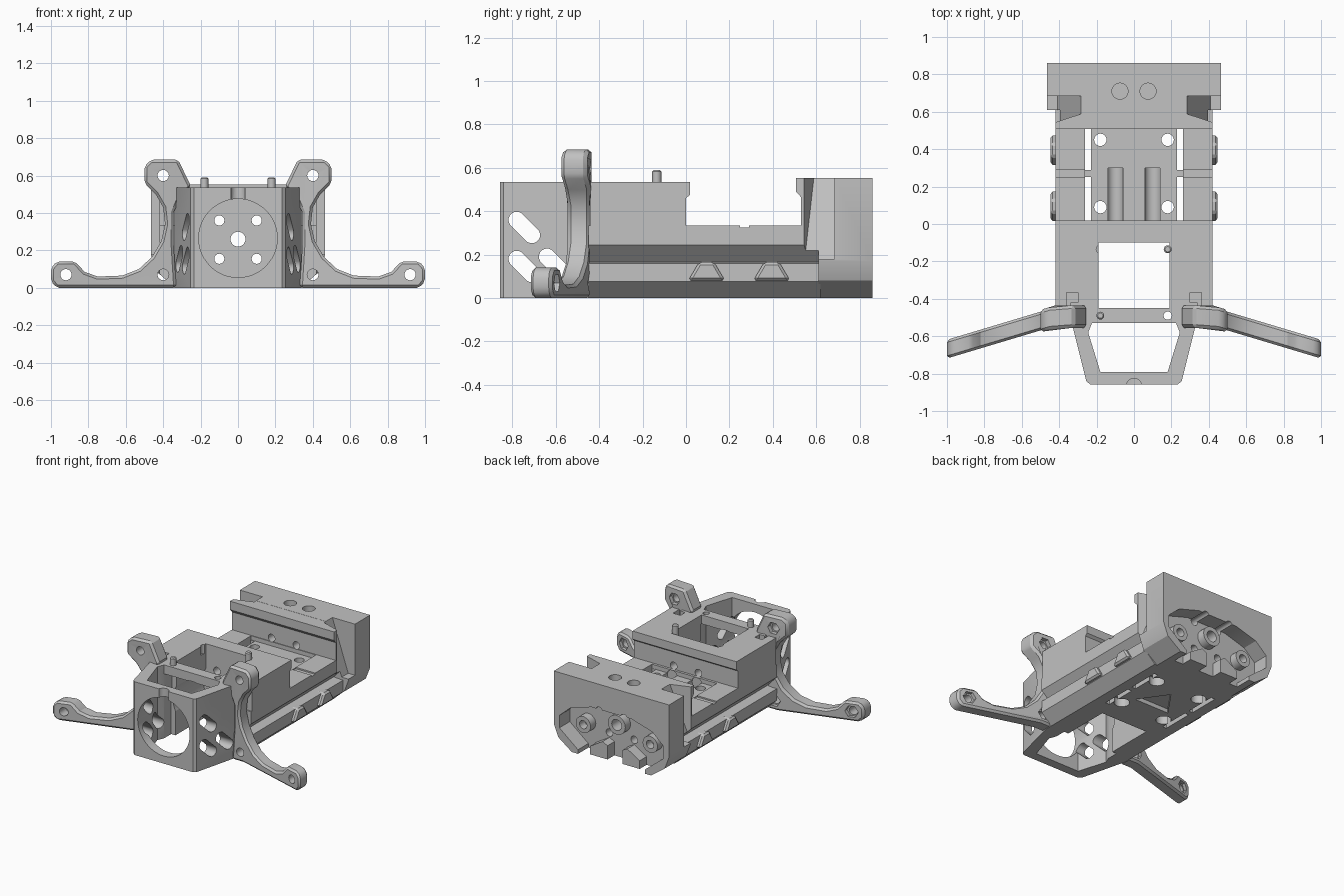
import bpy, bmesh, math
from mathutils import Vector

if "Cube" in bpy.data.objects:
    bpy.data.objects.remove(bpy.data.objects["Cube"])

grey = bpy.data.materials.new("plain grey")
grey.use_nodes = True
GREY = (0.54, 0.54, 0.54, 1)
grey.diffuse_color = GREY
grey.node_tree.nodes["Principled BSDF"].inputs["Base Color"].default_value = GREY


def finish(name, bm):
    bmesh.ops.recalc_face_normals(bm, faces=bm.faces)
    mesh = bpy.data.meshes.new(name)
    bm.to_mesh(mesh)
    bm.free()
    mesh.materials.append(grey)
    ob = bpy.data.objects.new(name, mesh)
    bpy.context.collection.objects.link(ob)
    return ob


def prism(name, pts, axis, a, b):
    """Extrude a 2D outline along x, y or z from a to b."""
    place = {"x": lambda u, v: Vector((a, u, v)),
             "y": lambda u, v: Vector((u, a, v)),
             "z": lambda u, v: Vector((u, v, a))}[axis]
    bm = bmesh.new()
    face = bm.faces.new([bm.verts.new(place(u, v)) for u, v in pts])
    out = bmesh.ops.extrude_face_region(bm, geom=[face])
    move = Vector([(b - a) * (axis == k) for k in "xyz"])
    bmesh.ops.translate(bm, vec=move,
                        verts=[g for g in out["geom"] if isinstance(g, bmesh.types.BMVert)])
    return finish(name, bm)


def box(name, x0, x1, y0, y1, z0, z1):
    return prism(name, [(x0, y0), (x1, y0), (x1, y1), (x0, y1)], "z", z0, z1)


def rod(name, axis, u, v, r, a, b, n=32):
    ring = [(u + r * math.cos(i * math.tau / n), v + r * math.sin(i * math.tau / n))
            for i in range(n)]
    return prism(name, ring, axis, a, b)


def both(half):
    """Complete an outline that is symmetric about its first coordinate."""
    return half + [(-u, v) for u, v in reversed(half)]


def apply(ob, kind, **settings):
    mod = ob.modifiers.new(kind.lower(), kind)
    for key, value in settings.items():
        setattr(mod, key, value)
    bpy.context.view_layer.objects.active = ob
    bpy.ops.object.modifier_apply(modifier=mod.name)


def bevel(ob, width):
    apply(ob, "BEVEL", width=width, segments=1, limit_method="ANGLE", angle_limit=0.6)


def cut(ob, *cutters):
    for c in cutters:
        apply(ob, "BOOLEAN", object=c, operation="DIFFERENCE", solver="EXACT")
        bpy.data.objects.remove(c)


def motor_holes():
    spots = [(0, 0.26, 0.04)] + [(x, z, 0.027) for x in (-0.1, 0.1) for z in (0.155, 0.36)]
    return [rod("cutter", "y", x, z, r, -0.3, 0.95, 24) for x, z, r in spots]


def motor_bay():
    return [box("cutter", -0.19, 0.19, -0.47, -0.1, -0.1, 0.7),
            rod("cutter", "y", 0, 0.265, 0.21, -0.95, -0.1, 48)]


def side_pocket(s):
    """Side pocket with a steep ramp and an angled front wall."""
    ramp = [(0.28, 0.56), (0.41, 0.18), (0.5, 0.18), (0.5, 0.7), (0.28, 0.7)]
    ob = prism("cutter", [(s * x, z) for x, z in ramp], "y", 0.5, 0.685)
    for v in ob.data.vertices:
        if v.co.y < 0.6:
            v.co.y = 0.59 - 0.33 * (abs(v.co.x) - 0.28)
    return ob


# Lower hull with stepped sides
hull = prism("lower_hull", both([(0.34, 0), (0.42, 0.075), (0.42, 0.16), (0.345, 0.165),
                                 (0.42, 0.245), (0.42, 0.335)]), "y", -0.45, 0.62)
cut(hull, *motor_bay(), box("cutter", -0.262, 0.262, 0.018, 0.525, 0.305, 0.5))
for s in (-1, 1):
    x0, x1 = sorted((s * 0.23, s * 0.262))
    cut(hull, box("cutter", x0, x1, 0.02, 0.25, -0.1, 0.5),
        box("cutter", x0, x1, 0.29, 0.52, -0.1, 0.5),
        rod("cutter", "y", s * 0.1, 0.29, 0.043, 0.01, 0.3),
        box("cutter", min(s * 0.26, s * 0.5), max(s * 0.26, s * 0.5), 0.25, 0.29, 0.325, 0.5),
        side_pocket(s))
    for y in (0.09, 0.45):
        cut(hull, rod("cutter", "z", s * 0.18, y, 0.033, -0.1, 0.5, 24),
            rod("cutter", "z", s * 0.18, y, 0.052, -0.1, 0.06, 24))
cut(hull, *motor_holes(),
    prism("cutter", [(-0.14, 0.18), (0.14, 0.18), (0, 0.38)], "z", -0.1, 0.03))

# Side ribs on the hull
for side, s in (("left", 1), ("right", -1)):
    for place, y in (("front", 0.095), ("rear", 0.395)):
        rib = [(y - 0.085, 0.08), (y + 0.085, 0.08), (y + 0.035, 0.165), (y - 0.035, 0.165)]
        ob = prism(f"{side}_{place}_rib", rib, "x", s * 0.38, s * 0.447)
        bevel(ob, 0.012)

# Motor block with a deep well and a rear lip
block = prism("motor_block", [(-0.44, 0.25), (0, 0.25), (0, 0.46), (0.018, 0.475),
                              (0.018, 0.535), (-0.44, 0.535)], "x", -0.42, 0.42)
cut(block, *motor_bay(), *motor_holes(), rod("cutter", "z", -0.18, -0.135, 0.022, 0.47, 0.6, 16))
for s in (-1, 1):
    x0, x1 = sorted((s * 0.3, s * 0.36))
    cut(block, box("cutter", x0, x1, -0.5, -0.365, 0.42, 0.6))

# Front frame: tapered open box with a round opening and slotted sides
frame = prism("front_frame", both([(0.235, -0.857), (0.255, -0.84), (0.34, -0.5), (0.34, -0.42)]),
              "z", 0, 0.535)
well = both([(0.18, -0.79), (0.245, -0.58), (0.225, -0.53)])
cut(frame, prism("cutter", well, "z", -0.1, 0.7),
    box("cutter", -0.225, 0.225, -0.56, -0.4, -0.1, 0.47),
    box("cutter", -0.19, 0.19, -0.45, -0.3, -0.1, 0.7),
    rod("cutter", "y", 0, 0.265, 0.21, -0.95, -0.4, 48),
    rod("cutter", "z", 0, -0.865, 0.04, 0.47, 0.6, 16),
    rod("cutter", "z", 0.18, -0.49, 0.022, 0.47, 0.6, 16))
for y, z in ((-0.745, 0.325), (-0.745, 0.145), (-0.605, 0.155)):
    # Slanted slot: a circle pulled apart along its diagonal
    slot = []
    for i in range(16):
        t = (i + 0.5) * math.tau / 16
        shift = math.copysign(0.035, math.cos(t + math.pi / 4))
        slot.append((y + shift + 0.038 * math.cos(t), z - shift + 0.038 * math.sin(t)))
    cut(frame, prism("cutter", slot, "x", -0.5, 0.5))

# Locating pegs
for name, x, y in (("rear_peg", 0.18, -0.135), ("front_peg", -0.18, -0.49)):
    peg = rod(name, "z", x, y, 0.021, 0.5, 0.59, 20)
    bevel(peg, 0.007)

# Swept arms with a foot and a raised ear
outline = [(0.33, 0), (0.42, 0), (0.97, 0), (1, 0.035), (1, 0.105), (0.97, 0.14), (0.87, 0.14),
           (0.82, 0.085), (0.75, 0.06), (0.62, 0.065), (0.53, 0.1), (0.46, 0.165), (0.41, 0.25),
           (0.39, 0.34), (0.4, 0.43), (0.44, 0.5), (0.5, 0.56), (0.5, 0.65), (0.465, 0.685),
           (0.32, 0.685), (0.25, 0.54), (0.31, 0.48), (0.345, 0.4), (0.345, 0.25)]
for side, s in (("left", 1), ("right", -1)):
    arm = prism(f"{side}_arm", outline, "y", -0.05, 0.05)
    bevel(arm, 0.014)
    for x, z in ((0.92, 0.07), (0.4, 0.07), (0.4, 0.6)):
        cut(arm, rod("cutter", "y", x, z, 0.03, -0.2, 0.2, 24),
            rod("cutter", "y", x, z, 0.045, 0.025, 0.2, 6))
    # Sweep the foot forward and thicken the ear
    bm = bmesh.new()
    bm.from_mesh(arm.data)
    for v in bm.verts:
        if v.co.z > 0.49:
            v.co.y *= 1.2
        v.co.y -= 0.495 + 0.3 * max(v.co.x - 0.42, 0)
        v.co.x *= s
    if s < 0:
        bmesh.ops.reverse_faces(bm, faces=bm.faces)
    bm.to_mesh(arm.data)
    bm.free()

# Rear block with chamfered belly, back recess and top sockets
rear = prism("rear_block", both([(0.32, 0), (0.43, 0.08), (0.465, 0.17), (0.465, 0.553)]),
             "y", 0.61, 0.86)
neck = prism("rear_neck", [(0.53, 0.25), (0.7, 0.25), (0.7, 0.552), (0.507, 0.552),
                           (0.507, 0.49), (0.53, 0.465)], "x", -0.42, 0.42)
recess = both([(0.27, -0.1), (0.27, 0.03), (0.42, 0.15), (0.42, 0.24), (0.33, 0.32), (0.16, 0.37)])
cut(rear, prism("cutter", recess, "y", 0.74, 1))
for part in (rear, neck):
    for s in (-1, 1):
        cut(part, side_pocket(s), rod("cutter", "z", s * 0.075, 0.71, 0.043, 0.48, 0.7))
    cut(part, *motor_holes())

# Bosses and webs inside the back recess
hub = rod("recess_hub", "y", 0, 0.26, 0.07, 0.7, 0.8)
cut(hub, rod("cutter", "y", 0, 0.26, 0.04, 0.6, 0.9, 24))
for side, s in (("left", 1), ("right", -1)):
    boss = rod(f"{side}_recess_boss", "y", s * 0.27, 0.19, 0.06, 0.7, 0.8, 24)
    cut(boss, rod("cutter", "y", s * 0.27, 0.19, 0.03, 0.74, 0.9, 20))
    web = [(s * 0.06, 0), (s * 0.2, 0), (s * 0.2, 0.06), (s * 0.1, 0.12), (s * 0.06, 0.1)]
    prism(f"{side}_recess_web", web, "y", 0.7, 0.82)

# Smooth the round walls, keep the edges crisp
for ob in bpy.context.scene.objects:
    ob.select_set(ob.type == "MESH")
bpy.ops.object.shade_smooth_by_angle(angle=math.radians(25))
